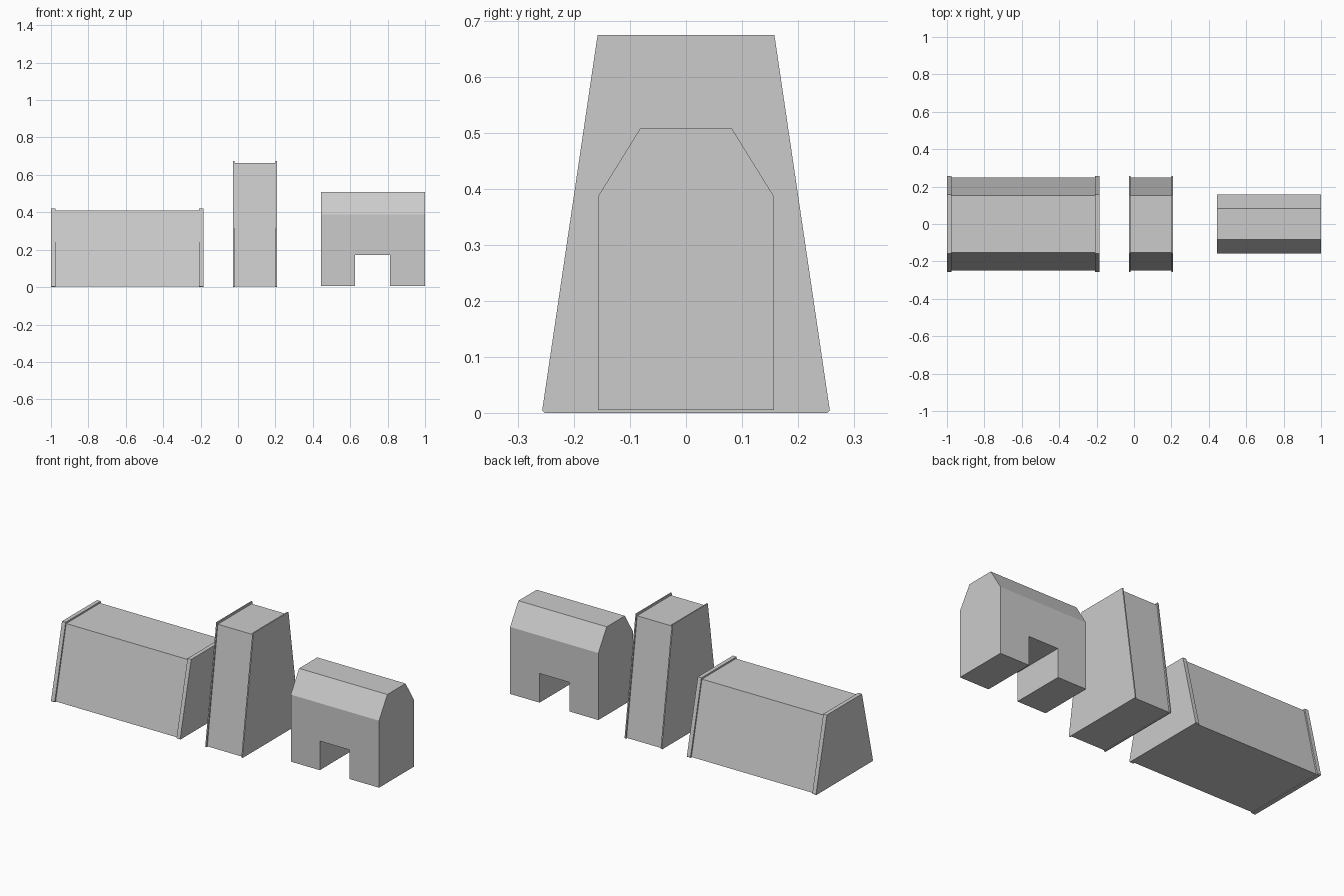
import bpy
import bmesh

cube = bpy.data.objects.get("Cube")
if cube:
    bpy.data.objects.remove(cube, do_unlink=True)

grey = bpy.data.materials.new("plain grey")
grey.use_nodes = True
grey.diffuse_color = (0.6, 0.6, 0.6, 1)
grey.node_tree.nodes["Principled BSDF"].inputs["Base Color"].default_value = (0.6, 0.6, 0.6, 1)


def prism(name, half_profile, x0, x1):
    """Extrude a profile, mirrored in y, along x. Points are (y, z) from bottom to top."""
    points = half_profile + [(-y, z) for y, z in reversed(half_profile)]
    bm = bmesh.new()
    face = bm.faces.new([bm.verts.new((x0, y, z)) for y, z in points])
    ext = bmesh.ops.extrude_face_region(bm, geom=[face], use_keep_orig=True)
    moved = [v for v in ext["geom"] if isinstance(v, bmesh.types.BMVert)]
    bmesh.ops.translate(bm, verts=moved, vec=(x1 - x0, 0, 0))
    bmesh.ops.recalc_face_normals(bm, faces=bm.faces[:])
    mesh = bpy.data.meshes.new(name)
    bm.to_mesh(mesh)
    bm.free()
    mesh.materials.append(grey)
    obj = bpy.data.objects.new(name, mesh)
    bpy.context.collection.objects.link(obj)
    return obj


def rimmed_block(name, x0, x1, rim, body_top, rim_top):
    """Tapered block with a slightly larger rim plate at each end."""
    prism(name + "_body", [(0.248, 0.003), (0.153, body_top)], x0 + rim, x1 - rim)
    rim_profile = [(0.253, 0), (0.257, 0.004), (0.158, rim_top)]
    prism(name + "_right_rim", rim_profile, x0, x0 + rim)
    prism(name + "_left_rim", rim_profile, x1 - rim, x1)


# Long low block and narrow tall block
rimmed_block("long_block", -1.0, -0.185, 0.023, 0.411, 0.42)
rimmed_block("tall_block", -0.027, 0.208, 0.007, 0.663, 0.675)

# House with a flat-topped roof
house = prism("house", [(0.157, 0.005), (0.157, 0.387), (0.082, 0.508)], 0.443, 1.0)

# Passage cut straight through the house
cutter = prism("passage_cutter", [(0.3, -0.1), (0.3, 0.171)], 0.626, 0.814)
cutter.hide_render = True
cut = house.modifiers.new("passage", "BOOLEAN")
cut.operation = "DIFFERENCE"
cut.solver = "EXACT"
cut.object = cutter
bpy.context.view_layer.objects.active = house
bpy.ops.object.modifier_apply(modifier=cut.name)
bpy.data.objects.remove(cutter, do_unlink=True)
